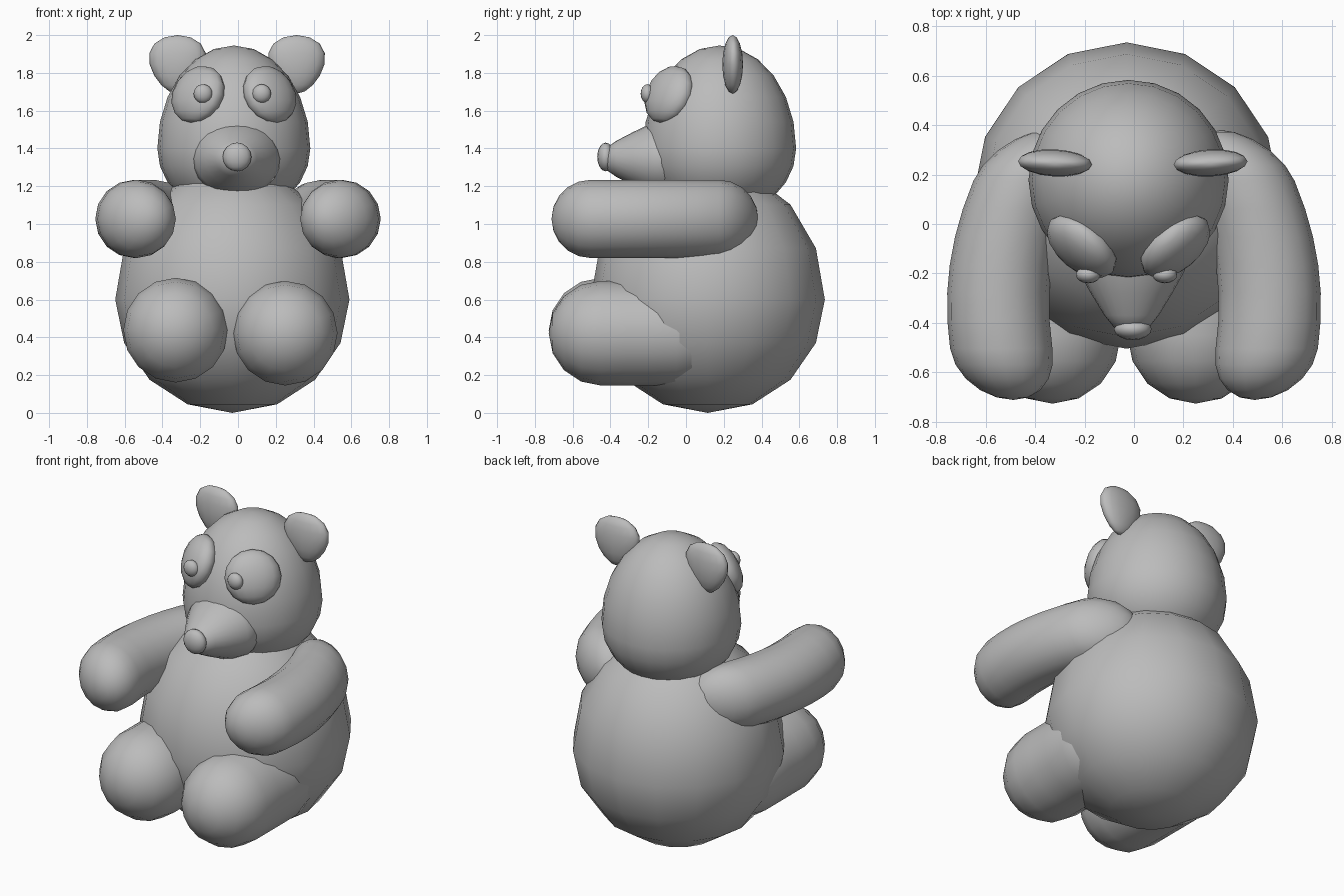
import bpy, bmesh
from math import sin, cos, pi, radians
from mathutils import Matrix, Vector

if "Cube" in bpy.data.objects:
    bpy.data.objects.remove(bpy.data.objects["Cube"])

grey = bpy.data.materials.new("plush grey")
grey.use_nodes = True
grey.diffuse_color = (0.5, 0.5, 0.5, 1)
grey.node_tree.nodes["Principled BSDF"].inputs["Base Color"].default_value = (0.5, 0.5, 0.5, 1)

TO_FRONT = Matrix.Rotation(radians(90), 4, 'X')   # turns local +z towards -y


def lathe(name, profile, place, segments=16, shape=None):
    """Revolve (radius, z) points about z, transform, optionally reshape, shade smooth."""
    bm = bmesh.new()
    rings = []
    for r, z in profile:
        if r < 1e-5:
            rings.append([bm.verts.new((0, 0, z))] * segments)
        else:
            rings.append([bm.verts.new((r * cos(2 * pi * i / segments),
                                        r * sin(2 * pi * i / segments), z))
                          for i in range(segments)])
    for low, high in zip(rings, rings[1:]):
        for i in range(segments):
            j = (i + 1) % segments
            corners = list(dict.fromkeys((low[i], low[j], high[j], high[i])))
            bm.faces.new(corners)
    bm.transform(place)
    if shape:
        for v in bm.verts:
            v.co = shape(v.co)
    bmesh.ops.recalc_face_normals(bm, faces=bm.faces)
    for f in bm.faces:
        f.smooth = True
    mesh = bpy.data.meshes.new(name)
    bm.to_mesh(mesh)
    bm.free()
    mesh.materials.append(grey)
    obj = bpy.data.objects.new(name, mesh)
    bpy.context.collection.objects.link(obj)
    return obj


def egg(radius, below, above, steps=8):
    """Profile of an egg with different heights below and above its widest ring."""
    points = []
    for k in range(steps + 1):
        a = pi * k / steps
        points.append((radius * sin(a), -cos(a) * (below if k < steps / 2 else above)))
    return points


def capsule(radius, length, cuts=6, steps=5):
    """Profile of a round-ended cylinder whose end centres are at 0 and length."""
    arc = [pi / 2 * k / steps for k in range(steps + 1)]
    back = [(radius * sin(a), -radius * cos(a)) for a in arc]
    middle = [(radius, length * k / cuts) for k in range(1, cuts)]
    front = [(radius * cos(a), length + radius * sin(a)) for a in arc]
    return back + middle + front


def ellipsoid(name, centre, size, turn=Matrix(), segments=16, shape=None):
    place = Matrix.Translation(centre) @ turn @ Matrix.Diagonal((*size, 1))
    return lathe(name, egg(1, 1, 1), place, segments, shape)


# Body and head
lathe("body", egg(0.62, 0.6, 0.71), Matrix.Translation((-0.03, 0.115, 0.6)))
lathe("head", egg(0.405, 0.36, 0.545, 12), Matrix.Translation((-0.022, 0.178, 1.4)), 24)

# Muzzle and nose
muzzle = [(0, -0.1), (0.2, -0.08), (0.235, 0), (0.215, 0.07), (0.165, 0.16),
          (0.11, 0.25), (0.07, 0.3), (0, 0.32)]
lathe("muzzle", muzzle, Matrix.Translation((-0.01, -0.12, 1.345)) @ TO_FRONT
      @ Matrix.Diagonal((1, 0.86, 1, 1)), 24)
ellipsoid("nose", (-0.005, -0.425, 1.355), (0.076, 0.045, 0.076))

for side, label in ((1, "left"), (-1, "right")):
    # Eye patch and pupil
    turn = Matrix.Rotation(side * radians(40), 4, 'Z') @ Matrix.Rotation(radians(-22), 4, 'X')
    ellipsoid(label + "_eye_patch", (-0.022 + side * 0.19, -0.09, 1.685),
              (0.165, 0.085, 0.16), turn)
    ellipsoid(label + "_pupil", (-0.03 + side * 0.155, -0.205, 1.69), (0.05, 0.035, 0.05))

    # Flat ear, narrower towards the bottom
    middle = Vector((-0.005 + side * 0.315, 0.247, 1.845))

    def taper(co):
        d = co - middle
        return middle + Vector((d.x * (1 + 1.6 * d.z), d.y, d.z))
    ellipsoid(label + "_ear", middle, (0.148, 0.055, 0.155),
              Matrix.Rotation(side * radians(3), 4, 'Z'), 16, taper)

    # Arm reaching forwards in a shallow outward bow
    def bow(co):
        return Vector((co.x + side * (0.55 - 0.42 * (co.y + 0.33) ** 2), co.y, co.z))
    lathe(label + "_arm", capsule(0.207, 0.68),
          Matrix.Translation((0, 0.175, 1.027)) @ TO_FRONT, 16, bow)

    # Short leg
    lathe(label + "_leg", capsule(0.277, 0.4, 3, 4),
          Matrix.Translation((-0.04 + side * 0.29, -0.05, 0.43 - side * 0.008)) @ TO_FRONT, 16)
